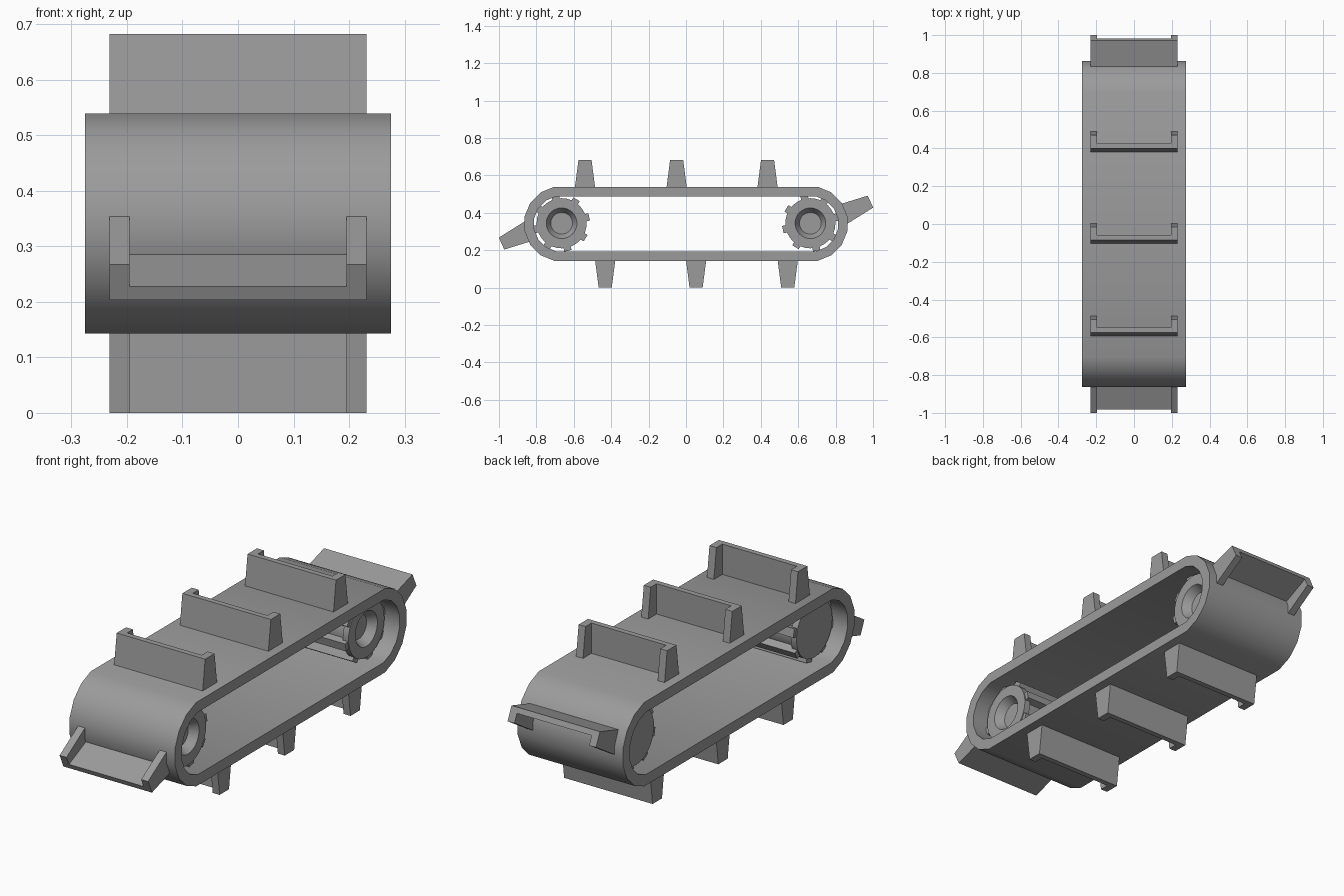
import bpy, bmesh, math
from mathutils import Matrix, Vector

if "Cube" in bpy.data.objects:
    bpy.data.objects.remove(bpy.data.objects["Cube"])

grey = bpy.data.materials.new("mid grey")
grey.diffuse_color = (0.33, 0.33, 0.33, 1)
grey.use_nodes = True
grey.node_tree.nodes["Principled BSDF"].inputs["Base Color"].default_value = grey.diffuse_color

MID_Z = 0.341      # height of the belt centre line
AXLE_Y = 0.665     # distance of each axle from the middle


def finish(name, bm, smooth=True):
    bmesh.ops.recalc_face_normals(bm, faces=bm.faces)
    mesh = bpy.data.meshes.new(name)
    bm.to_mesh(mesh)
    bm.free()
    mesh.materials.append(grey)
    obj = bpy.data.objects.new(name, mesh)
    bpy.context.collection.objects.link(obj)
    if smooth:
        bpy.ops.object.select_all(action='DESELECT')
        obj.select_set(True)
        bpy.context.view_layer.objects.active = obj
        bpy.ops.object.shade_smooth_by_angle(angle=math.radians(30))
    return obj


def bridge(bm, a, b):
    n = len(a)
    for i in range(n):
        bm.faces.new((a[i], a[(i + 1) % n], b[(i + 1) % n], b[i]))


def track_loop(bm, radius, x):
    """Stadium outline with half of a 16-gon at each end."""
    pts = []
    for side in (0, 1):
        for k in range(8):
            a = math.radians(-78.75 + 22.5 * k + 180 * side)
            cy = AXLE_Y if side == 0 else -AXLE_Y
            pts.append((x, cy + radius * math.cos(a), MID_Z + radius * math.sin(a)))
    return [bm.verts.new(p) for p in pts]


# Belt: hollow band
bm = bmesh.new()
R_OUT, R_IN = 0.2019, 0.150
loops = [track_loop(bm, r, x) for r, x in
         ((R_OUT, -0.275), (R_OUT, 0.275), (R_IN, 0.275), (R_IN, -0.275))]
for i in range(4):
    bridge(bm, loops[i], loops[(i + 1) % 4])
finish("belt", bm)


def paddle(name, y, z, angle):
    """U-shaped scoop: a plate with two side arms, tapering outwards."""
    bm = bmesh.new()
    rings = []
    for h, half in ((-0.02, 0.0561), (0.142, 0.035)):
        outline = [(-0.231, -half), (0.231, -half), (0.231, half), (0.195, half),
                   (0.195, -0.009), (-0.195, -0.009), (-0.195, half), (-0.231, half)]
        rings.append([bm.verts.new((px, py, h)) for px, py in outline])
    bridge(bm, *rings)
    for ring in rings:
        bm.faces.new(ring)
    bm.transform(Matrix.Translation((0, y, z)) @ Matrix.Rotation(math.radians(angle), 4, 'X'))
    finish(name, bm, smooth=False)


# Paddles along the top, and turned half way round along the bottom
for i, y in enumerate((-0.54, -0.05, 0.436)):
    paddle(f"top_paddle_{i + 1}", y, 0.54, 0)
    paddle(f"bottom_paddle_{i + 1}", 0.004 - y, 0.142, 180)
# Paddles on the two rounded ends
paddle("front_paddle", -0.857, 0.2945, 114.6)
paddle("back_paddle", 0.857, 0.4005, 294.6)


def lathe(bm, profile, segments=32):
    """Revolve (x, radius) points round the x axis and cap both ends."""
    rings = []
    for x, r in profile:
        rings.append([bm.verts.new((x, r * math.cos(2 * math.pi * k / segments),
                                    r * math.sin(2 * math.pi * k / segments)))
                      for k in range(segments)])
    for a, b in zip(rings, rings[1:]):
        bridge(bm, a, b)
    bm.faces.new(rings[0])
    bm.faces.new(rings[-1])


def wheel(name, y):
    # Drum with end flanges and a tapered recess on the right side
    bm = bmesh.new()
    lathe(bm, [(-0.205, 0.134), (-0.175, 0.134), (-0.175, 0.118), (0.175, 0.118),
               (0.175, 0.134), (0.205, 0.134), (0.205, 0.082), (0.165, 0.058)])
    # Drive bars
    for k in range(8):
        turn = Matrix.Rotation(math.radians(13 + 45 * k), 4, 'X')
        size = Matrix.Diagonal((0.40, 0.04, 0.04, 1))
        bmesh.ops.create_cube(bm, size=1, matrix=turn @ Matrix.Translation((0, 0.131, 0)) @ size)
    bm.transform(Matrix.Translation((0, y, MID_Z + 0.003)))
    finish(name, bm)


wheel("front_wheel", -AXLE_Y)
wheel("back_wheel", AXLE_Y)
